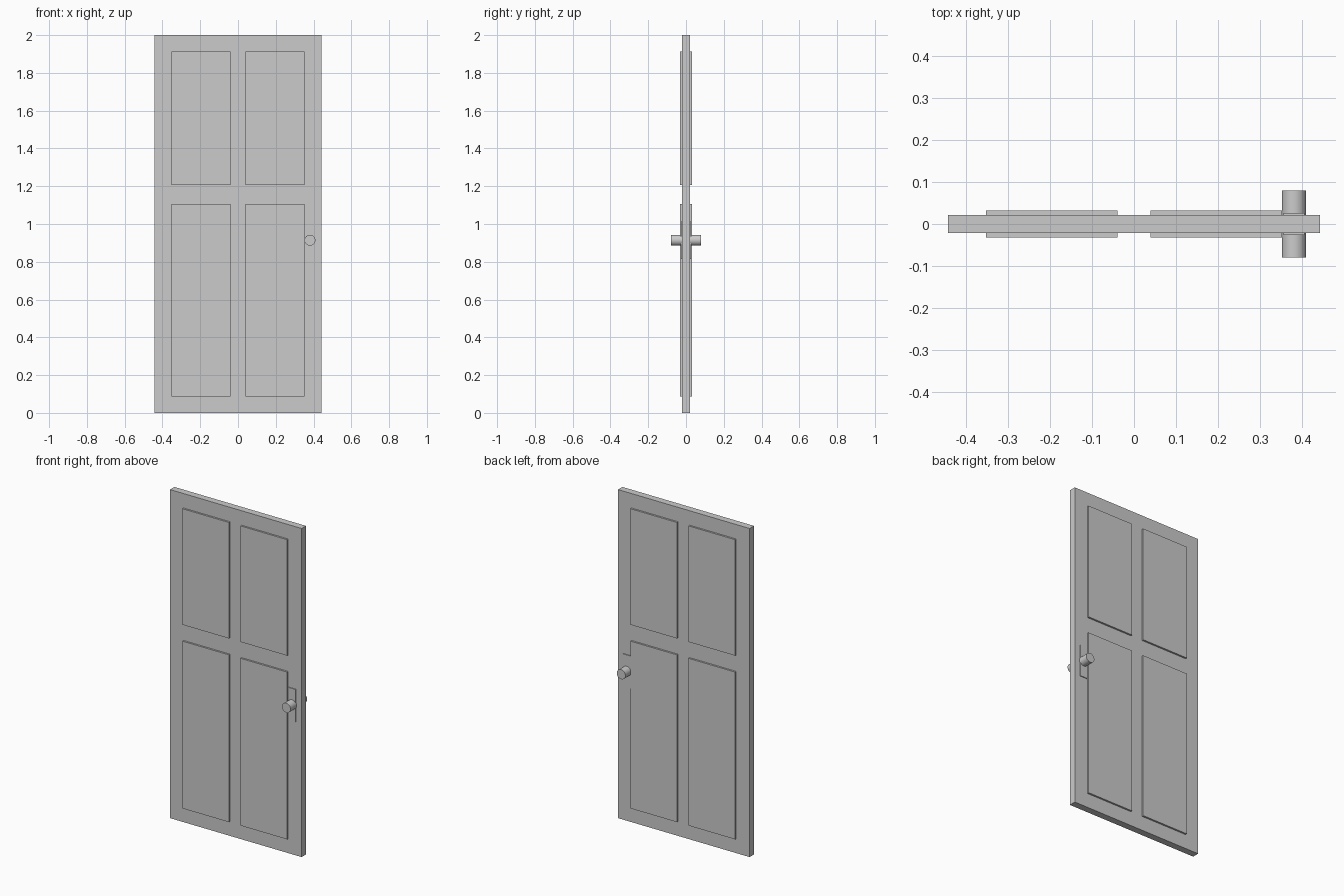
import bpy
import math

if "Cube" in bpy.data.objects:
    bpy.data.objects.remove(bpy.data.objects["Cube"])

paint = bpy.data.materials.new("light_grey")
paint.diffuse_color = (0.6, 0.6, 0.6, 1)
paint.use_nodes = True
paint.node_tree.nodes["Principled BSDF"].inputs["Base Color"].default_value = paint.diffuse_color


def box(name, x0, x1, y0, y1, z0, z1):
    bpy.ops.mesh.primitive_cube_add(
        size=1, location=((x0 + x1) / 2, (y0 + y1) / 2, (z0 + z1) / 2))
    ob = bpy.context.object
    ob.name = name
    ob.scale = (x1 - x0, y1 - y0, z1 - z0)
    bpy.ops.object.transform_apply(location=False, rotation=False, scale=True)
    ob.data.materials.append(paint)
    return ob


# Door slab
T = 0.021
box("door_slab", -0.443, 0.443, -T, T, 0, 2)

for face, s in (("front", -1), ("back", 1)):
    # Four raised panels on each face
    for side, m in (("left", -1), ("right", 1)):
        for row, z0, z1 in (("lower", 0.088, 1.106), ("upper", 1.206, 1.912)):
            xa, xb = sorted((m * 0.0395, m * 0.353))
            ya, yb = sorted((s * (T - 0.002), s * 0.032))
            box(f"{face}_{row}_{side}_panel", xa, xb, ya, yb, z0, z1)

    # Lock plate
    ya, yb = sorted((s * (T - 0.002), s * 0.026))
    box(f"{face}_lock_plate", 0.356, 0.406, ya, yb, 0.815, 1.012)

    # Round knob
    bpy.ops.mesh.primitive_cylinder_add(
        vertices=32, radius=0.029, depth=0.06,
        location=(0.381, s * 0.05, 0.914), rotation=(math.pi / 2, 0, 0))
    knob = bpy.context.object
    knob.name = f"{face}_knob"
    knob.data.materials.append(paint)
    bpy.ops.object.shade_smooth_by_angle(angle=math.radians(40))
